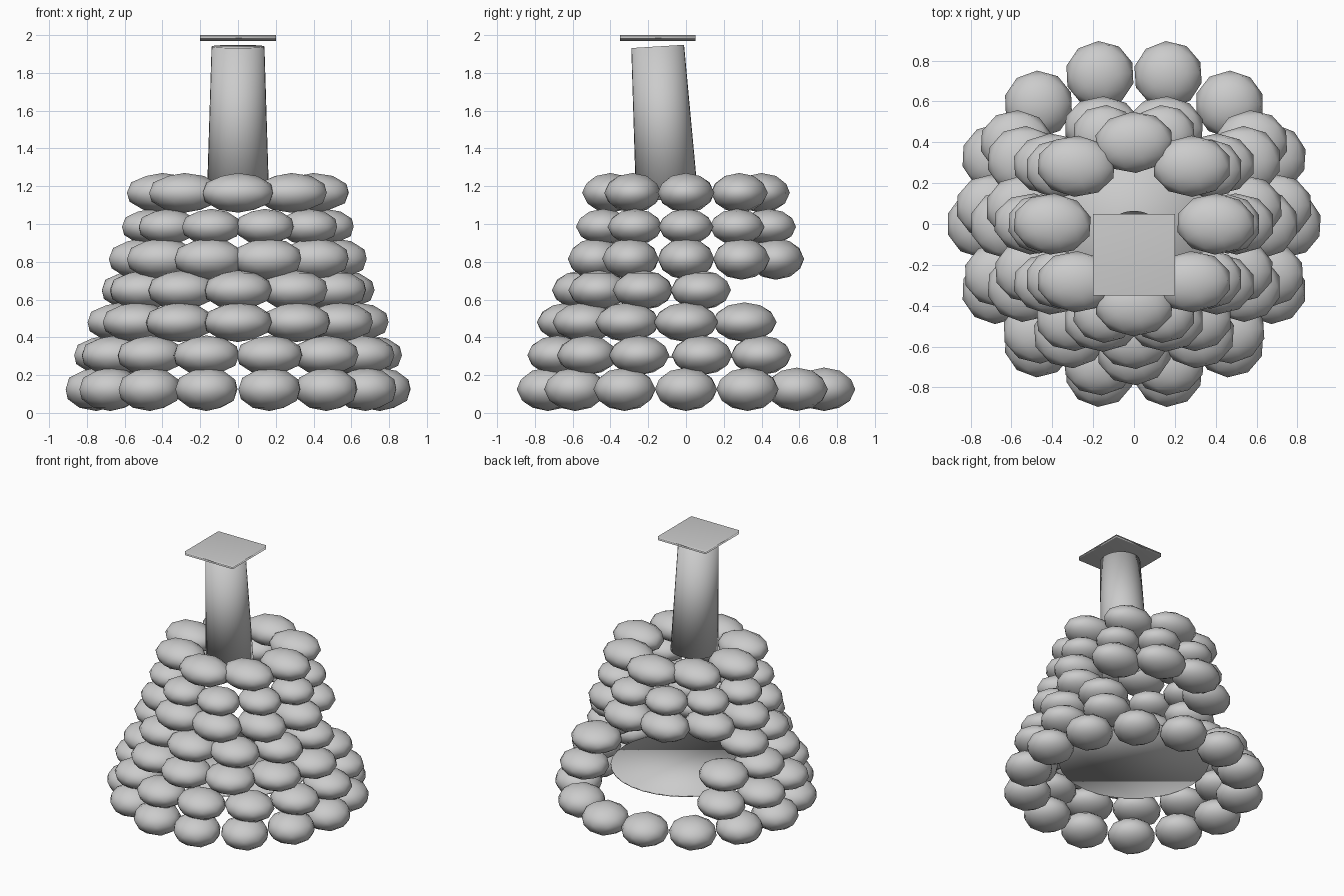
import bpy, math, random
from mathutils import Vector

random.seed(4)
cube = bpy.data.objects.get("Cube")
if cube:
    bpy.data.objects.remove(cube, do_unlink=True)

# One plain stone colour
grey = bpy.data.materials.new("stone_grey")
grey.use_nodes = True
colour = (0.6, 0.6, 0.6, 1)
grey.diffuse_color = colour
grey.node_tree.nodes["Principled BSDF"].inputs["Base Color"].default_value = colour


def finish(name):
    """Name the active object, colour it and shade it smooth."""
    obj = bpy.context.object
    obj.name = name
    obj.data.materials.append(grey)
    bpy.ops.object.shade_smooth()
    return obj


def stone(name, location, size):
    bpy.ops.mesh.primitive_ico_sphere_add(subdivisions=2, radius=1, location=location)
    obj = finish(name)
    obj.scale = size
    obj.rotation_euler.z = random.uniform(-0.08, 0.08)


# Courses: stone count, ring radius, height, stone half sizes,
# half a step of turn, and the angle from the front where the opening starts
courses = [
    (14, 0.75, 0.125, (0.170, 0.165, 0.115), 0.5, 181),
    (13, 0.70, 0.305, (0.180, 0.160, 0.105), 0.5, 130),
    (12, 0.62, 0.480, (0.185, 0.170, 0.105), 0.0, 130),
    (11, 0.55, 0.650, (0.185, 0.160, 0.105), 0.0, 110),
    (10, 0.50, 0.815, (0.190, 0.150, 0.110), 0.5, 181),
    (10, 0.46, 0.985, (0.160, 0.145, 0.095), 0.5, 181),
    (8, 0.40, 1.165, (0.195, 0.150, 0.105), 0.0, 181),
]
for row, (count, radius, height, size, turn, opening) in enumerate(courses, 1):
    for i in range(count):
        angle = 360 * (i + turn) / count
        if min(angle, 360 - angle) > opening:
            continue
        a = math.radians(angle)
        stone(f"stone_course_{row}_{i + 1}",
              (radius * math.sin(a), -radius * math.cos(a), height), size)

# Oven floor
bpy.ops.mesh.primitive_cylinder_add(vertices=32, radius=0.52, depth=0.01, location=(0, 0, 0.295))
finish("oven_floor")

# Leaning, tapered chimney
base, top = Vector((0, -0.10, 1.13)), Vector((0, -0.15, 1.94))
axis = top - base
bpy.ops.mesh.primitive_cone_add(vertices=32, radius1=0.165, radius2=0.14,
                                depth=axis.length, location=(base + top) / 2)
finish("chimney").rotation_euler = axis.to_track_quat("Z", "Y").to_euler()

# Square slab floating above the chimney
bpy.ops.mesh.primitive_cube_add(size=1, location=(0, -0.15, 1.985))
finish("chimney_cap").scale = (0.4, 0.4, 0.03)
